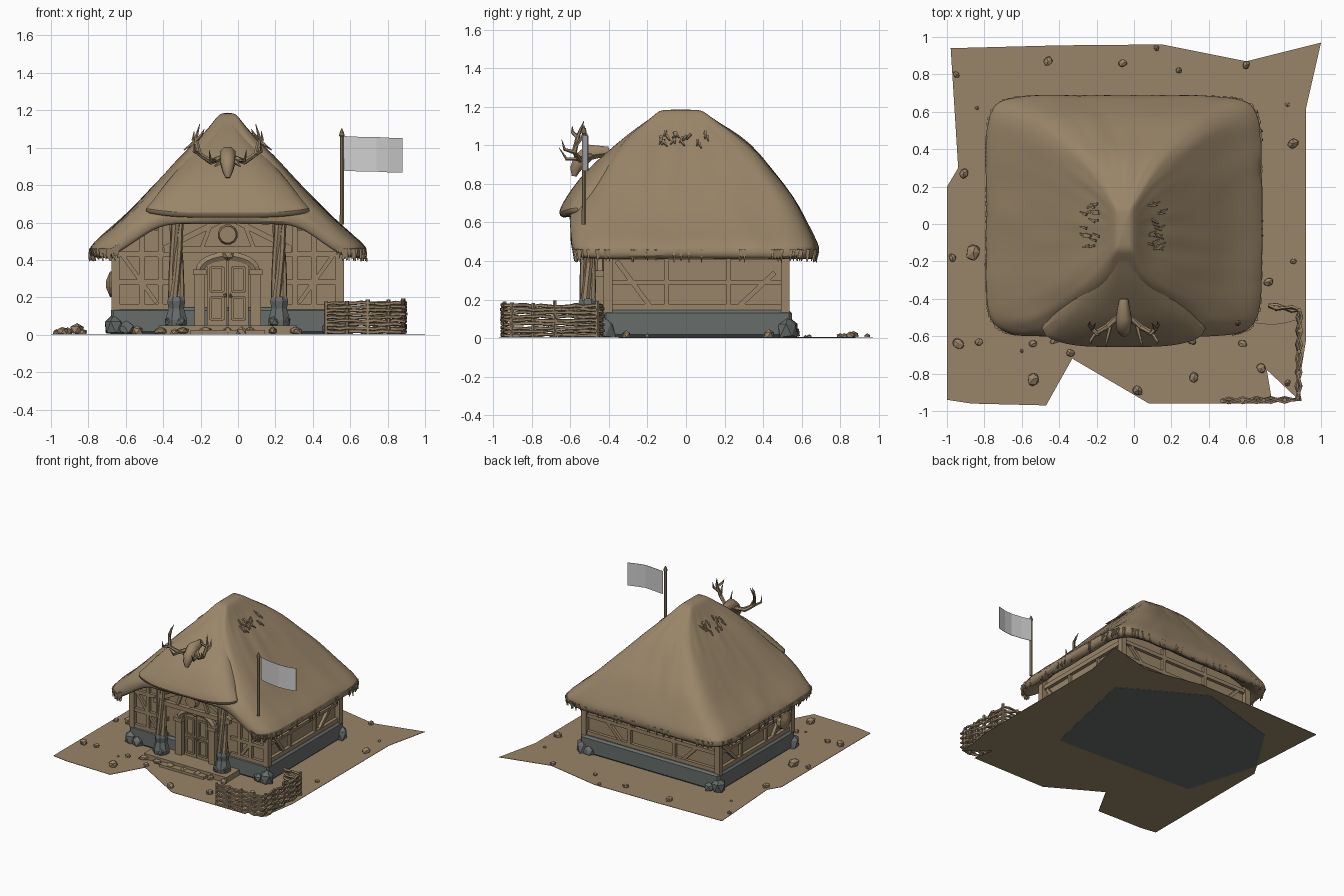
import bpy, bmesh, math, random
from mathutils import Vector, Matrix

if "Cube" in bpy.data.objects:
    bpy.data.objects.remove(bpy.data.objects["Cube"])
random.seed(4)
CX = -0.055  # house centre line


def material(name, rgb):
    m = bpy.data.materials.new(name)
    m.diffuse_color = (*rgb, 1)
    m.use_nodes = True
    m.node_tree.nodes["Principled BSDF"].inputs["Base Color"].default_value = m.diffuse_color
    return m


TAN = material("straw and timber tan", (0.32, 0.235, 0.14))
STONE = material("blue grey stone", (0.135, 0.155, 0.15))
CLOTH = material("pale cloth", (0.62, 0.62, 0.62))


def finish(name, bm, mat, angle=None, subsurf=0):
    bmesh.ops.recalc_face_normals(bm, faces=bm.faces)
    me = bpy.data.meshes.new(name)
    bm.to_mesh(me)
    bm.free()
    me.materials.append(mat)
    ob = bpy.data.objects.new(name, me)
    bpy.context.collection.objects.link(ob)
    if subsurf:
        ob.modifiers.new("smooth", 'SUBSURF').levels = subsurf
        ob.modifiers["smooth"].render_levels = subsurf
    if angle:
        bpy.ops.object.select_all(action='DESELECT')
        ob.select_set(True)
        bpy.context.view_layer.objects.active = ob
        bpy.ops.object.shade_smooth_by_angle(angle=math.radians(angle))
    return ob


def box(bm, x0, x1, y0, y1, z0, z1):
    m = Matrix.Translation(((x0 + x1) / 2, (y0 + y1) / 2, (z0 + z1) / 2)) @ Matrix.Diagonal((x1 - x0, y1 - y0, z1 - z0, 1))
    return bmesh.ops.create_cube(bm, size=1, matrix=m)['verts']


def rock(bm, x, y, z, sx, sy, sz):
    m = Matrix.Translation((x, y, z)) @ Matrix.Rotation(random.random() * 3, 4, 'Z') @ Matrix.Diagonal((sx, sy, sz, 1))
    for v in bmesh.ops.create_icosphere(bm, subdivisions=1, radius=1, matrix=m)['verts']:
        v.co += (v.co - Vector((x, y, z))) * random.uniform(-0.15, 0.12)
        v.co.z = max(v.co.z, 0.003)


def bridge(bm, rings, closed=True):
    for a, b in zip(rings, rings[1:]):
        n = len(a)
        for i in range(n if closed else n - 1):
            bm.faces.new((a[i], a[(i + 1) % n], b[(i + 1) % n], b[i]))


def tube(bm, pts, radii, n=6):
    """Sweep an n-sided section along points."""
    pts = [Vector(p) for p in pts]
    if not isinstance(radii, (list, tuple)):
        radii = [radii] * len(pts)
    d = pts[-1] - pts[0]
    k = min(range(3), key=lambda i: abs(d[i]))
    ref = Vector([1 if i == k else 0 for i in range(3)])
    rings = []
    for i, p in enumerate(pts):
        t = (pts[min(i + 1, len(pts) - 1)] - pts[max(i - 1, 0)]).normalized()
        a = t.cross(ref).normalized()
        b = t.cross(a)
        rings.append([bm.verts.new(p + radii[i] * (a * math.cos(q) + b * math.sin(q)))
                      for q in (2 * math.pi * (j + 0.5) / n for j in range(n))])
    bridge(bm, rings)
    bm.faces.new(rings[0])
    bm.faces.new(rings[-1])


def beam(bm, p, q, w):
    tube(bm, [p, q], w * 0.707, 4)


def prism(name, pts, z0, z1, mat):
    bm = bmesh.new()
    rings = [[bm.verts.new((x, y, z)) for x, y in pts] for z in (z0, z1)]
    bridge(bm, rings)
    for r in rings:
        bm.faces.new(r)
    finish(name, bm, mat)


# ground sheet and the stone patch under the house
prism("ground", [(-0.98, 0.94), (-0.4, 0.955), (0.15, 0.96), (0.6, 0.87), (1, 0.97), (0.92, 0.62), (0.92, -0.62),
                 (0.87, -0.93), (0.71, -0.78), (0.74, -0.96), (0.08, -0.96), (-0.33, -0.72), (-0.47, -0.97),
                 (-0.87, -0.96), (-1, -0.94), (-1, 0.2), (-0.94, 0.3)], 0.002, 0.005, TAN)
prism("stone_underside", [(0.43, -0.35), (0.62, 0.52), (0, 0.88), (-0.69, 0.69), (-0.94, 0.3), (-0.77, -0.29)],
      0, 0.002, STONE)

# scattered pebbles: x, y, size
bm = bmesh.new()
for x, y, s in [(-.46, .87, .03), (-.06, .86, .025), (.12, .94, .018), (.24, .82, .02), (.6, .85, .025), (.85, .43, .034),
                (.82, .64, .015), (.85, -.2, .02), (.72, -.31, .03), (-.86, -.15, .05), (-.91, .27, .03),
                (-.95, .8, .02), (-.84, .62, .012), (-.97, -.18, .025), (-.94, -.64, .035), (-.83, -.63, .025),
                (-.6, -.68, .012), (-.54, -.64, .025), (-.54, -.83, .04), (-.34, -.69, .025), (.02, -.89, .033),
                (.32, -.82, .033), (.58, -.64, .025), (.68, -.77, .03), (.82, -.85, .02)]:
    rock(bm, x, y, s * 0.5, s, s * 0.85, s * 0.8)
finish("pebbles", bm, TAN)

# stone plinth with corner boulders
bm = bmesh.new()
box(bm, CX - 0.625, CX + 0.625, -0.43, 0.55, 0.003, 0.145)
bmesh.ops.bevel(bm, geom=bm.edges[:], offset=0.015, segments=1, affect='EDGES')
for s in (-1, 1):
    for y in (-0.42, 0.53):
        rock(bm, CX + s * 0.61, y, 0.04, 0.06, 0.055, 0.07)
        rock(bm, CX + s * 0.54, y * 1.03, 0.03, 0.05, 0.04, 0.04)
    # porch pedestals
    tube(bm, [(CX + s * 0.275, -0.51, z) for z in (0.045, 0.08, 0.14, 0.18, 0.205)], [.06, .062, .045, .052, .045], 8)
    for k in range(3):
        rock(bm, CX + s * (0.25 + 0.03 * k), -0.55 + 0.01 * k, 0.07, 0.03, 0.03, 0.03)
finish("stone_plinth", bm, STONE)

# walls, gable wall
bm = bmesh.new()
box(bm, CX - 0.58, CX + 0.58, -0.40, 0.5, 0.12, 0.56)
box(bm, CX - 0.36, CX + 0.36, -0.405, -0.2, 0.12, 0.68)
finish("plaster_walls", bm, TAN)

# timber framing
bm = bmesh.new()
for s in (-1, 1):
    X = CX + s * 0.59
    for y in (-0.405, 0.515):
        beam(bm, (CX + s * 0.6, y, 0.13), (CX + s * 0.6, y, 0.56), 0.045)
    for z, w in ((0.16, 0.035), (0.29, 0.022), (0.425, 0.035)):
        beam(bm, (X, -0.4, z), (X, 0.51, z), w)
    for y in (-0.1, 0.22):
        beam(bm, (X, y, 0.15), (X, y, 0.43), 0.022)
    beam(bm, (X, 0.28, 0.17), (X, 0.46, 0.34), 0.025)
    beam(bm, (X, -0.19, 0.17), (X, -0.36, 0.4), 0.025)
    # back
    beam(bm, (CX + s * 0.2, 0.51, 0.15), (CX + s * 0.2, 0.51, 0.5), 0.03)
    beam(bm, (CX + s * 0.28, 0.51, 0.17), (CX + s * 0.52, 0.51, 0.42), 0.025)
    # front panels
    for dx, z1 in ((0.36, 0.62), (0.46, 0.56)):
        beam(bm, (CX + s * dx, -0.41, 0.13), (CX + s * dx, -0.41, z1), 0.028)
    for z in (0.15, 0.28, 0.43):
        beam(bm, (CX + s * 0.58, -0.41, z), (CX + s * 0.28, -0.41, z), 0.028)
    beam(bm, (CX + s * 0.56, -0.41, 0.42), (CX + s * 0.38, -0.41, 0.17), 0.022)
    # porch gable rafters and struts
    beam(bm, (CX + s * 0.34, -0.5, 0.46), (CX, -0.5, 0.63), 0.03)
    beam(bm, (CX + s * 0.14, -0.5, 0.46), (CX + s * 0.09, -0.5, 0.59), 0.022)
    beam(bm, (CX + s * 0.275, -0.53, 0.59), (CX + s * 0.275, -0.38, 0.59), 0.04)
for z in (0.16, 0.3, 0.43):
    beam(bm, (CX - 0.6, 0.51, z), (CX + 0.6, 0.51, z), 0.03)
beam(bm, (CX - 0.34, -0.5, 0.455), (CX + 0.34, -0.5, 0.455), 0.035)
beam(bm, (CX - 0.36, -0.5, 0.61), (CX + 0.36, -0.5, 0.61), 0.03)
finish("timber_frame", bm, TAN)

# gnarled porch posts
bm = bmesh.new()
for s in (-1, 1):
    x = CX + s * 0.275
    for k in range(4):
        a = k * math.pi / 2
        tube(bm, [(x + 0.022 * math.cos(a + z * 5) * (1.3 - z), -0.51 + 0.022 * math.sin(a + z * 5), z)
                  for z in (0.19, 0.28, 0.37, 0.46, 0.54, 0.62)], [.024, .021, .02, .02, .021, .026], 7)
finish("porch_posts", bm, TAN, 40)

# porch steps
bm = bmesh.new()
box(bm, CX - 0.37, CX + 0.37, -0.6, -0.41, 0.004, 0.048)
box(bm, CX - 0.2, CX + 0.2, -0.65, -0.59, 0.004, 0.025)
for i in range(7):
    rock(bm, CX - 0.36 + i * 0.12, -0.615, 0.02, 0.04, 0.025, 0.022)
finish("porch_steps", bm, TAN)

# double door with arched surround
bm = bmesh.new()
for s in (-1, 1):
    box(bm, CX + min(0, s * 0.115) + 0.003, CX + max(0, s * 0.115) - 0.003, -0.45, -0.42, 0.05, 0.4)
    for z0, z1 in ((0.08, 0.2), (0.23, 0.36)):
        for dx in (0.025, 0.09):
            beam(bm, (CX + s * dx, -0.452, z0), (CX + s * dx, -0.452, z1), 0.014)
        for z in (z0, z1):
            beam(bm, (CX + s * 0.025, -0.452, z), (CX + s * 0.09, -0.452, z), 0.014)
    rock(bm, CX + s * 0.014, -0.458, 0.21, 0.009, 0.009, 0.013)
    box(bm, CX + s * 0.15 - 0.028, CX + s * 0.15 + 0.028, -0.475, -0.4, 0.045, 0.33)
    box(bm, CX + s * 0.15 - 0.036, CX + s * 0.15 + 0.036, -0.485, -0.4, 0.32, 0.35)
tube(bm, [(CX - 0.15 * math.cos(a), -0.445, 0.34 + 0.08 * math.sin(a)) for a in (math.pi * i / 12 for i in range(13))], 0.026, 6)
rock(bm, CX, -0.475, 0.43, 0.035, 0.025, 0.035)
finish("double_door", bm, TAN)

# gable emblem plate and the round shield on the left wall
bm = bmesh.new()
tube(bm, [(CX, -0.49, 0.535), (CX, -0.53, 0.535)], [0.055, 0.045], 12)
tube(bm, [(CX - 0.6, -0.3, 0.27), (CX - 0.63, -0.3, 0.27), (CX - 0.65, -0.3, 0.27)], [0.075, 0.07, 0.02], 12)
finish("shields", bm, TAN)


# thatched roof: stacked rounded-rectangle rings, front eave lifted over the porch
def rim(u, v, hx, yf, yb, p=9):
    n = (abs(u) ** p + abs(v) ** p) ** (1 / p)
    return CX + hx * u / n, (yf + yb) / 2 + (yb - yf) / 2 * v / n


def lift(x, v, z):
    if v > -0.99:
        return 0
    return 0.18 * max(0, min(1, (0.62 - abs(x - CX)) / 0.26)) * max(0, min(1, (0.74 - z) / 0.26))


N = 18
square = [(-1 + 2 * i / N, -1) for i in range(N)] + [(1, -1 + 2 * i / N) for i in range(N)]
square += [(-u, -v) for u, v in square]
bm = bmesh.new()
rings = []
for z, hx, yf, yb in [(.54, .55, -.4, .48), (.425, .66, -.54, .62), (.405, .715, -.585, .665), (.425, .74, -.602, .687),
                      (.47, .742, -.605, .69), (.52, .685, -.59, .67), (.62, .565, -.56, .62), (.74, .45, -.51, .555),
                      (.86, .335, -.44, .455), (.96, .245, -.37, .38), (1.05, .15, -.3, .28), (1.12, .09, -.21, .165),
                      (1.17, .055, -.15, .1), (1.187, .03, -.13, .075)]:
    ring = []
    for u, v in square:
        x, y = rim(u, v, hx, yf, yb)
        j = 0.006 if z < 1.1 else 0
        ring.append(bm.verts.new((x + random.uniform(-j, j), y + random.uniform(-j, j),
                                  z + lift(x, v, z) + random.uniform(-j, j))))
    rings.append(ring)
bridge(bm, rings)
bm.faces.new(rings[-1])
finish("thatched_roof", bm, TAN, 50, 1)

# porch roof flap with folded-back sides
bm = bmesh.new()
rows = []
for z, y, w in [(.67, -.44, .38), (.635, -.58, .43), (.618, -.645, .45), (.65, -.665, .455), (.70, -.64, .425),
                (.77, -.597, .375), (.87, -.52, .29), (.97, -.405, .2), (1.06, -.3, .12), (1.13, -.2, .06)]:
    row = [(-0.93, 0.22)] + [(-1 + i / 8, 0.075 * (i / 8 - 1) ** 4) for i in range(17)] + [(0.93, 0.22)]
    rows.append([bm.verts.new((CX + u * w, min(y + dy, 0), z + 0.03 * u ** 4 * (z < 0.66))) for u, dy in row])
bridge(bm, rows, closed=False)
finish("porch_roof", bm, TAN, 50, 1)

# loose straw: eave fringe and ridge tufts
bm = bmesh.new()
for i in range(150):
    t = random.uniform(-1, 1)
    u, v = random.choice([(t, 1), (1, t), (-1, t), (math.copysign(0.8 + 0.2 * abs(t), t), -1)])
    x, y = rim(u, v, 0.735, -0.598, 0.683)
    z = lift(x, v, 0.42)
    tube(bm, [(x, y, 0.46 + z), (x * 0.99 + random.uniform(-.02, .02), y * 0.99, random.uniform(.392, .41) + z)], [.01, .003], 4)
for s in (-1, 1):
    for i in range(22):
        y, o = random.uniform(-0.14, 0.12), random.uniform(0, 0.07)
        tube(bm, [(CX + s * (0.13 + o), y, 1.075 - o * 0.9),
                  (CX + s * (0.165 + o), y + random.uniform(-.02, .02), 1.05 - o * 0.9)], [.009, .004], 4)
finish("loose_straw", bm, TAN)

# antlered skull trophy
bm = bmesh.new()
tube(bm, [(CX, -.40, .97), (CX, -.50, .965), (CX, -.55, .92), (CX, -.575, .875), (CX, -.58, .84)],
     [.025, .045, .042, .03, .014], 8)
for s in (-1, 1):
    def P(x, y, z):
        return (CX + s * x, y, z)
    tube(bm, [P(.02, -.49, .95), P(.09, -.55, .925), P(.15, -.58, .965), P(.17, -.56, 1.05), P(.15, -.53, 1.125)],
         [.018, .016, .014, .011, .002], 6)
    for a, b, c in [(P(.07, -.54, .93), P(.09, -.62, .93), P(.10, -.66, .99)),
                    (P(.15, -.58, .965), P(.18, -.63, .98), P(.175, -.645, 1.03)),
                    (P(.168, -.56, 1.04), P(.14, -.59, 1.07), P(.125, -.59, 1.1)),
                    (P(.16, -.57, 1.0), P(.185, -.54, 1.04), P(.18, -.52, 1.09))]:
        tube(bm, [a, b, c], [.011, .009, .001], 5)
    tube(bm, [P(.03, -.52, .93), P(.07, -.53, .90)], [.016, .004], 5)
finish("antler_trophy", bm, TAN, 45)

# flagpole and cloth
bm = bmesh.new()
tube(bm, [(0.555, -0.53, z) for z in (0.59, 1.06, 1.065, 1.08, 1.105)], [.012, .011, .016, .013, .001], 8)
finish("flagpole", bm, TAN)
bm = bmesh.new()
rows = [[bm.verts.new((x, y, z + dz)) for dz in (0, 0.185)]
        for x, y, z in ((.565, -.515, .877), (.65, -.53, .873), (.74, -.54, .872), (.81, -.53, .868), (.88, -.51, .866))]
bridge(bm, rows, closed=False)
flag = finish("flag_cloth", bm, CLOTH)
flag.modifiers.new("thickness", 'SOLIDIFY').thickness = 0.003

# woven wattle fence
corners = [Vector(c) for c in ((0.47, -0.945), (0.88, -0.94), (0.885, -0.46), (0.68, -0.43))]
path = []
for a, b in zip(corners, corners[1:]):
    k = max(4, int((b - a).length / 0.035))
    nrm = Vector((b.y - a.y, a.x - b.x)).normalized()
    path += [(a.lerp(b, i / k), nrm) for i in range(k)]
bm = bmesh.new()
for r in range(9):
    z = 0.016 + 0.019 * r
    tube(bm, [(*(p + n * 0.011 * math.sin(i * math.pi / 2 + r * math.pi)), z + random.uniform(-.005, .005))
              for i, (p, n) in enumerate(path)], [random.uniform(.008, .012) for _ in path], 5)
for p, n in path[::3]:
    tube(bm, [(p.x, p.y, 0.004), (p.x, p.y, random.uniform(0.175, 0.195))], 0.011, 6)
finish("wattle_fence", bm, TAN)
